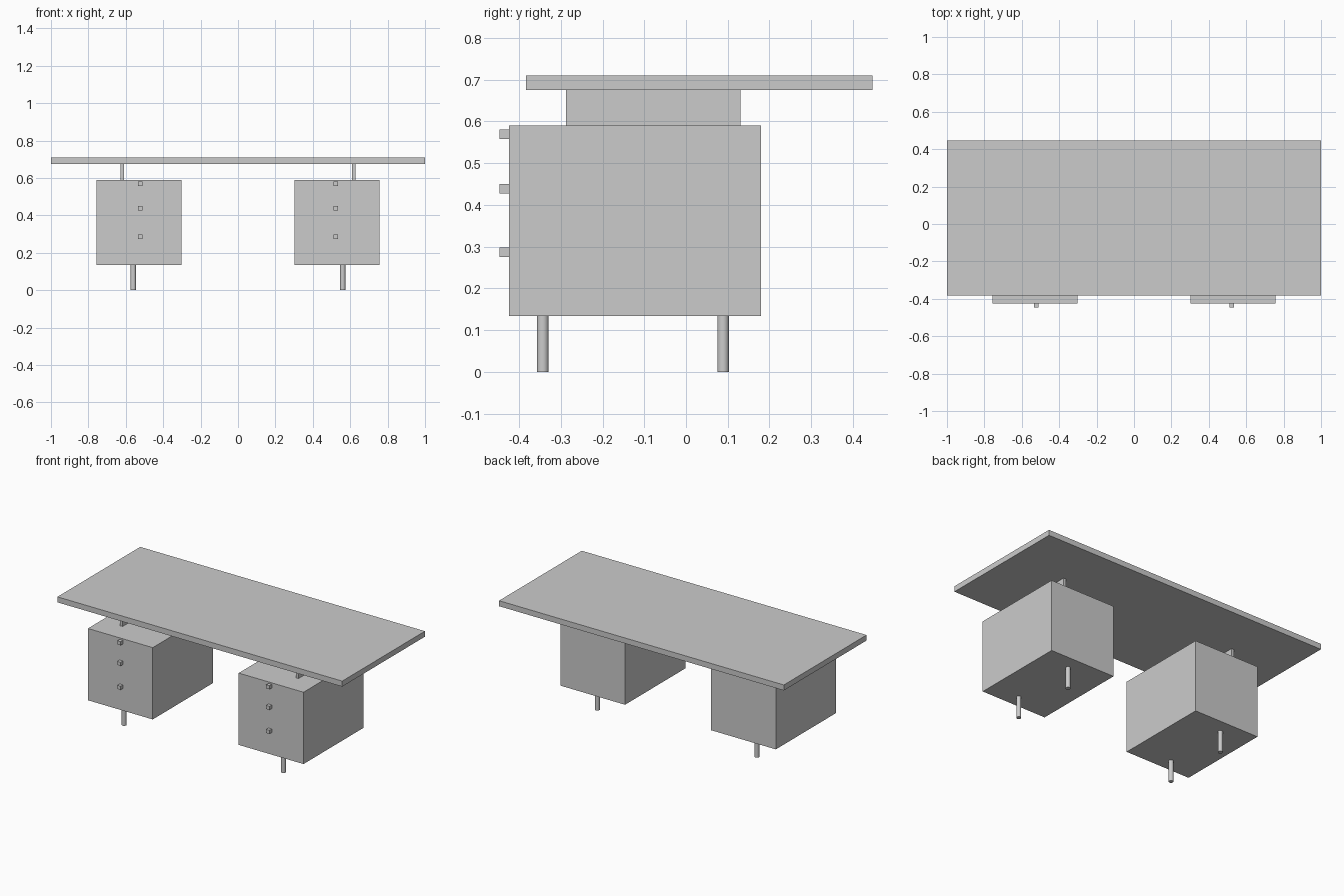
import bpy

if "Cube" in bpy.data.objects:
    bpy.data.objects.remove(bpy.data.objects["Cube"])


def box(name, x, y, z):
    """Box from (min, max) pairs on each axis."""
    bpy.ops.mesh.primitive_cube_add(size=1, location=[(a + b) / 2 for a, b in (x, y, z)])
    ob = bpy.context.object
    ob.name = name
    ob.scale = [b - a for a, b in (x, y, z)]
    bpy.ops.object.transform_apply(location=False, rotation=False, scale=True)
    return ob


def span(side, a, b):
    return tuple(sorted((side * a, side * b)))


# Table top
box("table_top", (-1, 1), (-0.383, 0.447), (0.675, 0.71))

for side, label in ((-1, "left"), (1, "right")):
    # Drawer cabinet and the thin upright plate carrying the top
    box(f"{label}_cabinet", span(side, 0.302, 0.757), (-0.424, 0.18), (0.134, 0.59))
    box(f"{label}_top_support", span(side, 0.609, 0.627), (-0.288, 0.13), (0.59, 0.675))

    # Drawer knobs
    for i, z in enumerate((0.286, 0.438, 0.569)):
        box(f"{label}_drawer_knob_{i + 1}", span(side, 0.511, 0.534),
            (-0.447, -0.424), (z - 0.0115, z + 0.0115))

    # Round legs
    for end, y in (("front", -0.343), ("back", 0.089)):
        bpy.ops.mesh.primitive_cylinder_add(vertices=32, radius=0.014, depth=0.134,
                                            location=(side * 0.56, y, 0.067))
        bpy.context.object.name = f"{label}_{end}_leg"
        bpy.ops.object.shade_smooth_by_angle()
